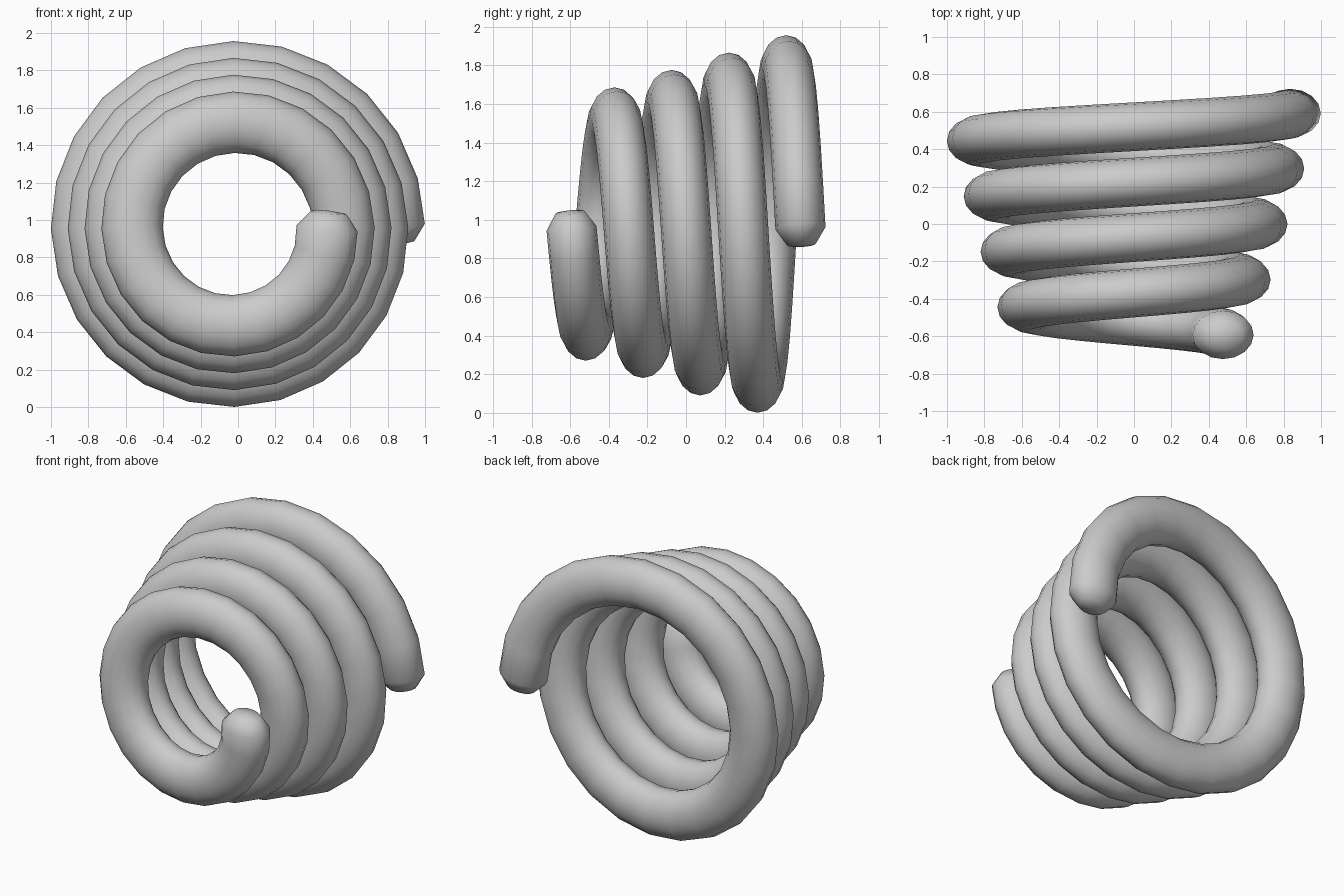
import bpy, bmesh
from math import sin, cos, pi
from mathutils import Vector

if "Cube" in bpy.data.objects:
    bpy.data.objects.remove(bpy.data.objects["Cube"])

TURNS, STEPS, SIDES = 4, 24, 16
CX, CZ = -0.0225, 0.956
R_RADIAL, R_AXIAL = 0.164, 0.13     # oval wire section


def path(i):
    n = i / STEPS
    a = -2 * pi * n
    r = 0.499 + 0.09 * n
    return Vector((CX + r * cos(a), -0.593 + 0.2965 * n, CZ + r * sin(a)))


last = TURNS * STEPS
pts = [path(i) for i in range(last + 1)]
bm = bmesh.new()


def ring(center, tangent, scale=1.0, miter=1.0):
    axial = (Vector((0, 1, 0)) - tangent * tangent.y).normalized()
    radial = axial.cross(tangent).normalized()
    return [bm.verts.new(center
                         + radial * (R_RADIAL * scale * miter * cos(2 * pi * k / SIDES))
                         + axial * (R_AXIAL * scale * sin(2 * pi * k / SIDES)))
            for k in range(SIDES)]


# wire rings, with a smaller ring beyond each end for the rounded caps
t0 = (pts[1] - pts[0]).normalized()
t1 = (pts[-1] - pts[-2]).normalized()
rings = [ring(pts[0] - t0 * 0.084, t0, 0.58), ring(pts[0], t0)]
for i in range(1, last):
    rings.append(ring(pts[i], (pts[i + 1] - pts[i - 1]).normalized()))
rings += [ring(pts[-1], t1), ring(pts[-1] + t1 * 0.084, t1, 0.58)]

for a, b in zip(rings, rings[1:]):
    for k in range(SIDES):
        j = (k + 1) % SIDES
        bm.faces.new((a[k], a[j], b[j], b[k]))

# cap tips
for r, tip in ((rings[0], pts[0] - t0 * 0.095), (rings[-1], pts[-1] + t1 * 0.095)):
    v = bm.verts.new(tip)
    for k in range(SIDES):
        bm.faces.new((r[k], r[(k + 1) % SIDES], v))

bmesh.ops.recalc_face_normals(bm, faces=bm.faces)
for f in bm.faces:
    f.smooth = True
mesh = bpy.data.meshes.new("conical_coil")
bm.to_mesh(mesh)
bm.free()
coil = bpy.data.objects.new("conical_coil", mesh)
bpy.context.collection.objects.link(coil)
